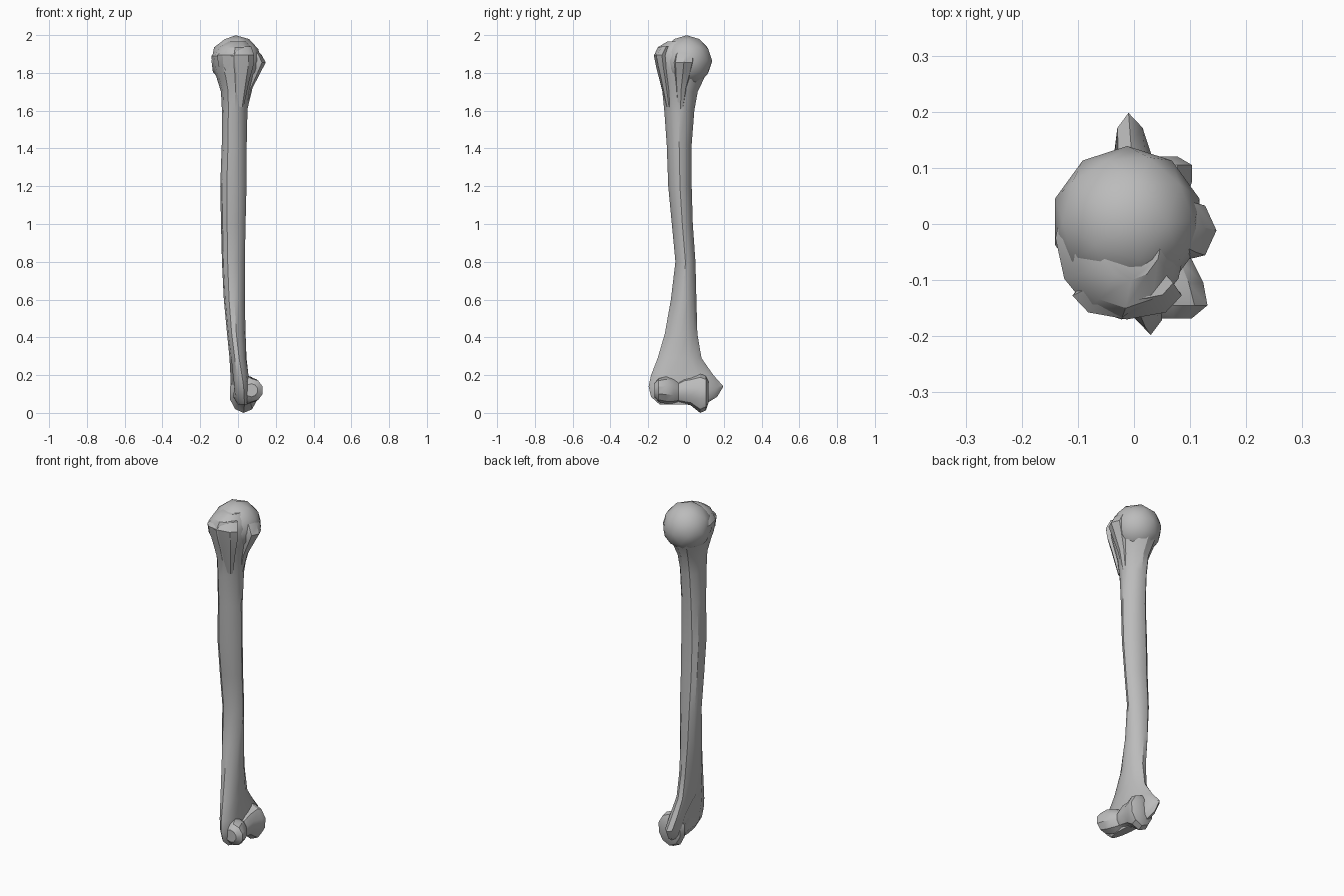
import bpy, bmesh, math
from mathutils import Vector

if "Cube" in bpy.data.objects:
    bpy.data.objects.remove(bpy.data.objects["Cube"], do_unlink=True)

bone = bpy.data.materials.new("bone grey")
bone.use_nodes = True
bone.diffuse_color = (0.5, 0.5, 0.5, 1)
bone.node_tree.nodes["Principled BSDF"].inputs["Base Color"].default_value = (0.5, 0.5, 0.5, 1)


def finish(name, bm, angle=32):
    """Turn a bmesh into a shaded, coloured object."""
    bmesh.ops.recalc_face_normals(bm, faces=bm.faces)
    me = bpy.data.meshes.new(name)
    bm.to_mesh(me)
    bm.free()
    me.materials.append(bone)
    ob = bpy.data.objects.new(name, me)
    bpy.context.collection.objects.link(ob)
    bpy.ops.object.select_all(action='DESELECT')
    ob.select_set(True)
    bpy.context.view_layer.objects.active = ob
    bpy.ops.object.shade_smooth_by_angle(angle=math.radians(angle))
    return ob


def skin(rings):
    """Bridge equal rings of points and cap both ends."""
    bm = bmesh.new()
    vs = [[bm.verts.new(p) for p in ring] for ring in rings]
    n = len(vs[0])
    for a, b in zip(vs, vs[1:]):
        for i in range(n):
            j = (i + 1) % n
            bm.faces.new((a[i], a[j], b[j], b[i]))
    bm.faces.new(vs[0])
    bm.faces.new(vs[-1])
    return bm


def section(z, x0, x1, y0, y1, taper=0.0, shear=0.0, n=12):
    """Egg-shaped horizontal outline, narrower towards +x when tapered."""
    cx, hx, cy, hy = (x0 + x1) / 2, (x1 - x0) / 2, (y0 + y1) / 2, (y1 - y0) / 2
    ring = []
    for i in range(n):
        a = 2 * math.pi * i / n
        y = hy * math.sin(a) * (1 - taper * math.cos(a))
        ring.append(Vector((cx + hx * math.cos(a) + shear * y, cy + y, z)))
    return ring


# Shaft with flared ends: z, x range, y range, taper, shear
shaft_rows = [
    (0.045, 0.00, 0.05, -0.14, 0.10, 0, -0.08),
    (0.085, -0.025, 0.055, -0.185, 0.165, 0, -0.10),
    (0.14, -0.035, 0.055, -0.198, 0.198, 0, -0.10),
    (0.20, -0.040, 0.055, -0.185, 0.145, 0, -0.08),
    (0.29, -0.045, 0.045, -0.150, 0.082, 0.1, -0.05),
    (0.42, -0.058, 0.040, -0.112, 0.060, 0.2, 0),
    (0.60, -0.075, 0.036, -0.080, 0.055, 0.25, 0),
    (0.80, -0.085, 0.036, -0.056, 0.050, 0.25, 0),
    (1.00, -0.090, 0.040, -0.075, 0.036, 0.25, 0),
    (1.20, -0.094, 0.045, -0.094, 0.030, 0.25, 0),
    (1.42, -0.086, 0.046, -0.102, 0.030, 0.25, 0),
    (1.60, -0.085, 0.050, -0.115, 0.044, 0.2, 0),
    (1.70, -0.090, 0.062, -0.125, 0.062, 0.15, 0),
    (1.78, -0.115, 0.085, -0.145, 0.100, 0.1, 0),
    (1.83, -0.136, 0.095, -0.158, 0.125, 0, 0),
    (1.89, -0.140, 0.095, -0.170, 0.120, 0, 0),
    (1.935, -0.11, 0.08, -0.150, 0.09, 0, 0),
    (1.965, -0.06, 0.05, -0.10, 0.05, 0, 0),
]
bm = skin([section(*r) for r in shaft_rows])
# Hollow on the rear face above the joint
for v in bm.verts:
    if 0.13 < v.co.z < 0.22 and v.co.x < 0 and abs(v.co.y) < 0.06:
        v.co.x += 0.025
finish("shaft", bm)

# Rounded head
bm = bmesh.new()
bmesh.ops.create_icosphere(bm, subdivisions=2, radius=0.135)
bmesh.ops.translate(bm, verts=bm.verts, vec=(-0.012, 0.004, 1.864))
finish("head", bm, 40)

# Small tubercle, running down into a ridge
finish("small_tubercle", skin([section(*r, n=7) for r in [
    (1.60, 0.02, 0.048, -0.045, -0.015),
    (1.72, 0.03, 0.077, -0.055, 0.005),
    (1.80, 0.04, 0.118, -0.063, 0.030),
    (1.855, 0.04, 0.147, -0.068, 0.045),
    (1.895, 0.04, 0.125, -0.062, 0.050),
    (1.935, 0.04, 0.085, -0.040, 0.030),
]]))

# Large tubercle, on the other side of the groove
finish("large_tubercle", skin([section(*r, n=8) for r in [
    (1.62, -0.02, 0.030, -0.105, -0.075),
    (1.76, -0.06, 0.060, -0.138, -0.080),
    (1.84, -0.105, 0.082, -0.158, -0.085),
    (1.895, -0.110, 0.085, -0.170, -0.085),
    (1.94, -0.06, 0.070, -0.135, -0.075),
]]))

# Elbow joint: a spool of rings across y, as y, x, z, x radius, z radius
spool = [
    (-0.168, 0.070, 0.12, 0.035, 0.035),
    (-0.145, 0.070, 0.12, 0.064, 0.062),
    (-0.105, 0.055, 0.12, 0.072, 0.072),
    (-0.065, 0.045, 0.115, 0.062, 0.066),
    (-0.040, 0.040, 0.11, 0.045, 0.055),
    (-0.010, 0.037, 0.115, 0.055, 0.068),
    (0.025, 0.034, 0.115, 0.055, 0.075),
    (0.075, 0.030, 0.105, 0.077, 0.103),
    (0.105, 0.035, 0.105, 0.072, 0.090),
    (0.120, 0.035, 0.11, 0.045, 0.055),
]
rings = []
for y, x, z, rx, rz in spool:
    rings.append([Vector((x + rx * math.cos(t), y, z + rz * math.sin(t)))
                  for t in (2 * math.pi * i / 10 + 0.31 for i in range(10))])
bm = skin(rings)
low = min(v.co.z for v in bm.verts)
for v in bm.verts:
    v.co.z -= low if v.co.z < 0.03 else 0
finish("elbow_joint", bm)
